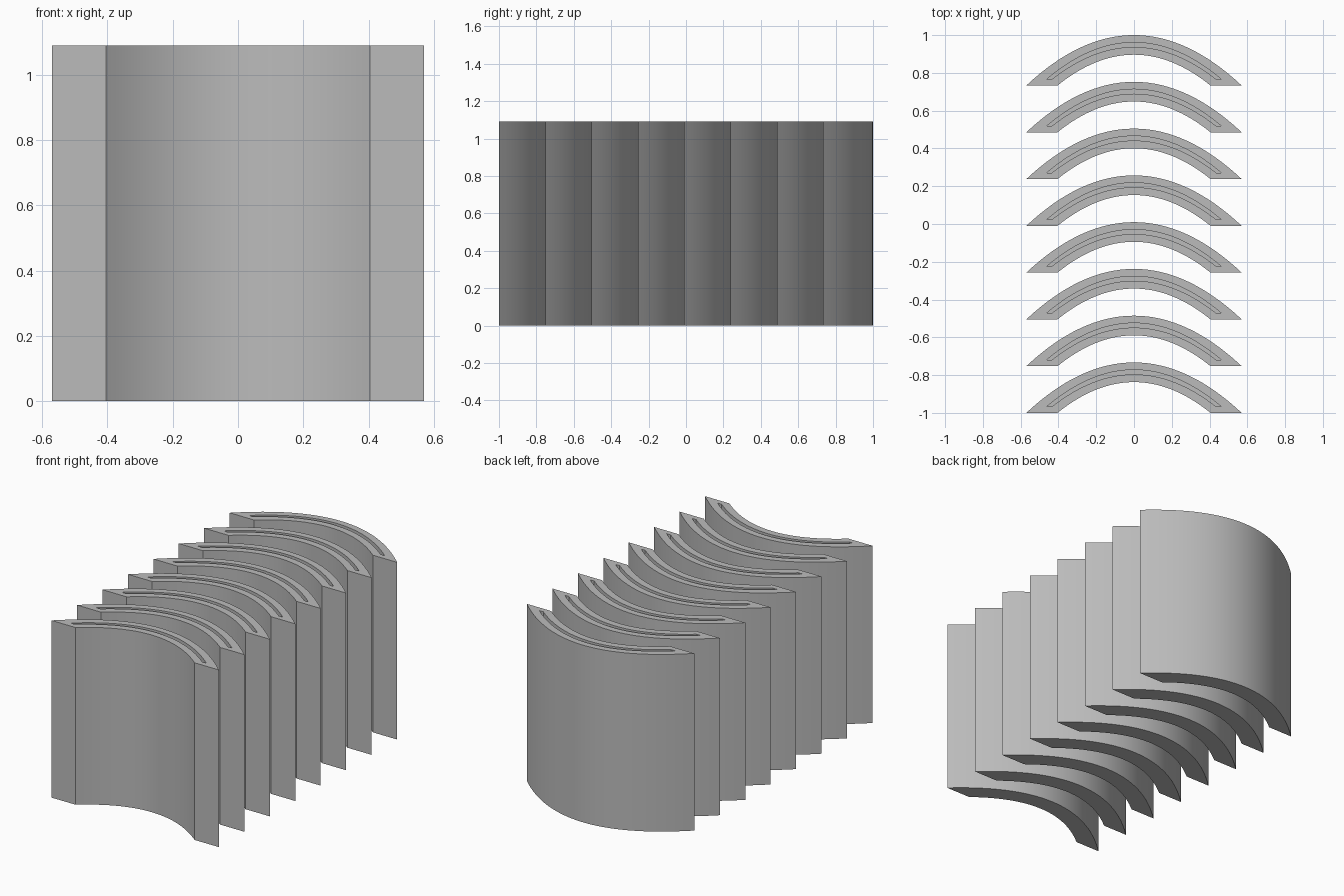
import bpy, bmesh, math

cube = bpy.data.objects.get("Cube")
if cube:
    bpy.data.objects.remove(cube, do_unlink=True)

COUNT, PITCH = 8, 0.2476
HEIGHT, FLOOR = 1.09, 0.04
STEPS = 32

grey = bpy.data.materials.new("plain grey")
grey.use_nodes = True
colour = (0.5, 0.5, 0.5, 1)
grey.diffuse_color = colour
grey.node_tree.nodes["Principled BSDF"].inputs["Base Color"].default_value = colour


def arch(half_width, base, peak):
    """Parabolic arch from left to right."""
    ts = [2 * i / STEPS - 1 for i in range(STEPS + 1)]
    return [(half_width * t, base + (peak - base) * (1 - t * t)) for t in ts]


def crescent(outer, inner):
    """Closed outline: back curve out, front curve home."""
    return outer + inner[::-1]


def ring(bm, outline, z):
    return [bm.verts.new((x, y, z)) for x, y in outline]


def bridge(bm, a, b):
    for i in range(len(a)):
        j = (i + 1) % len(a)
        bm.faces.new((a[i], a[j], b[j], b[i]))


def cap(bm, loop):
    """Fill a crescent with a strip of quads."""
    n = len(loop)
    for i in range(n // 2 - 1):
        bm.faces.new((loop[i], loop[i + 1], loop[n - 2 - i], loop[n - 1 - i]))


body = crescent(arch(0.57, 0, 0.267), arch(0.405, 0, 0.163))
slot = crescent(arch(0.462, 0.033, 0.228), arch(0.435, 0.033, 0.204))

# One curved panel with a narrow pocket open at the top
bm = bmesh.new()
foot = ring(bm, body, 0)
rim = ring(bm, body, HEIGHT)
mouth = ring(bm, slot, HEIGHT)
well = ring(bm, slot, FLOOR)
cap(bm, foot)
bridge(bm, foot, rim)
bridge(bm, rim, mouth)
bridge(bm, mouth, well)
cap(bm, well)
bmesh.ops.recalc_face_normals(bm, faces=bm.faces)
mesh = bpy.data.meshes.new("curved_panel")
bm.to_mesh(mesh)
bm.free()
mesh.materials.append(grey)

# Row of panels from front to back
for i in range(COUNT):
    panel = bpy.data.objects.new(f"curved_panel_{i + 1}", mesh)
    panel.location.y = -1 + i * PITCH
    bpy.context.collection.objects.link(panel)

bpy.ops.object.select_all(action="DESELECT")
panel.select_set(True)
bpy.context.view_layer.objects.active = panel
bpy.ops.object.shade_smooth_by_angle(angle=math.radians(30))
